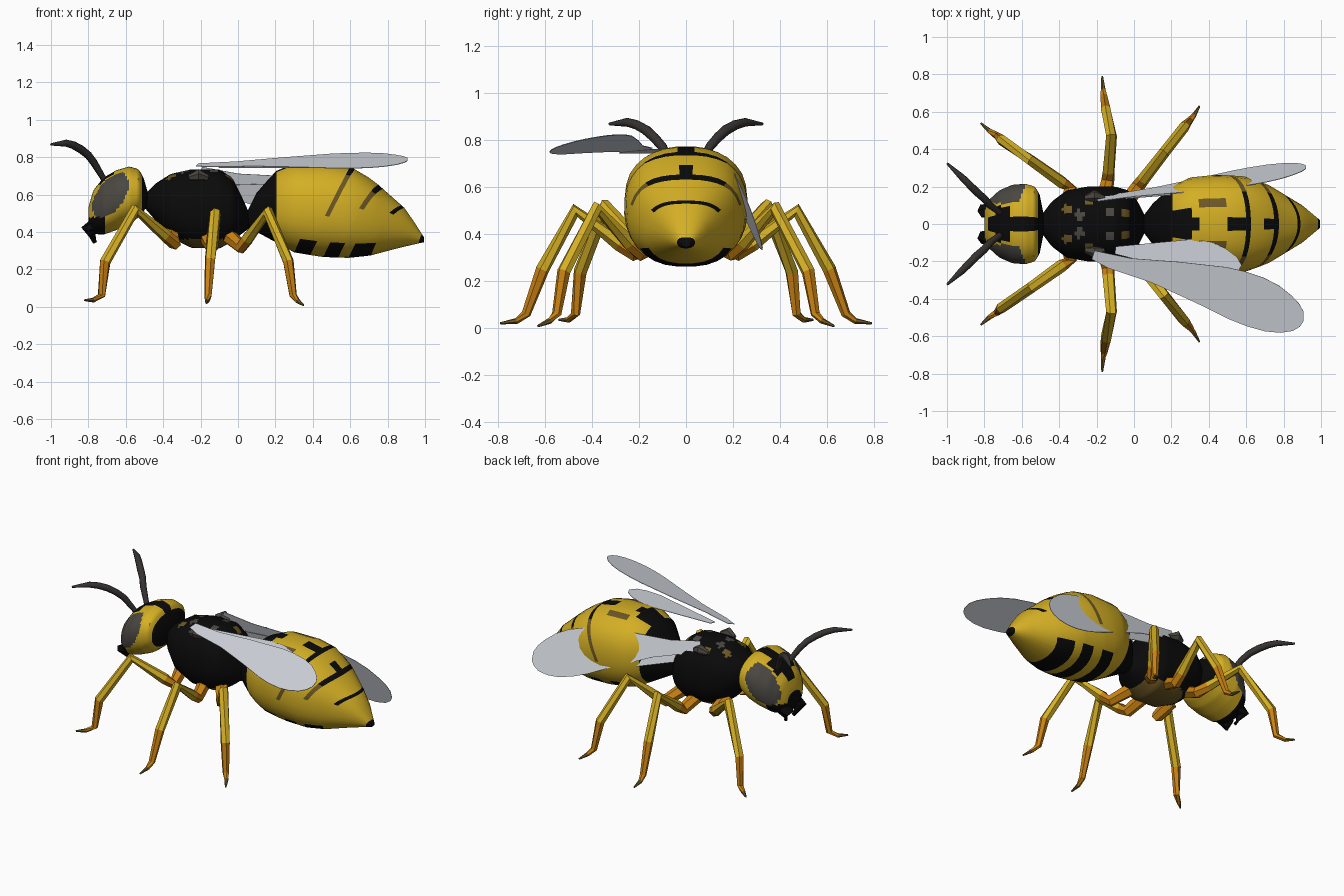
import bpy, bmesh, math
from mathutils import Vector

if "Cube" in bpy.data.objects:
    bpy.data.objects.remove(bpy.data.objects["Cube"])


def material(name, rgb):
    m = bpy.data.materials.new(name)
    m.diffuse_color = (*rgb, 1)
    m.use_nodes = True
    m.node_tree.nodes["Principled BSDF"].inputs["Base Color"].default_value = m.diffuse_color
    return m


YELLOW = material("yellow", (.66, .43, .018))
ORANGE = material("orange", (.58, .22, .006))
BLACK = material("black", (.003, .003, .003))
EYE = material("eye grey", (.07, .064, .055))
FEELER = material("feeler grey", (.036, .032, .03))
BROWN = material("brown", (.15, .095, .018))
WING = material("wing grey", (.67, .70, .75))


def finish(name, bm, mats):
    bmesh.ops.recalc_face_normals(bm, faces=bm.faces)
    me = bpy.data.meshes.new(name)
    bm.to_mesh(me)
    bm.free()
    for m in mats:
        me.materials.append(m)
    ob = bpy.data.objects.new(name, me)
    bpy.context.collection.objects.link(ob)
    return ob


def smooth(ob, degrees):
    bpy.ops.object.select_all(action='DESELECT')
    ob.select_set(True)
    bpy.context.view_layer.objects.active = ob
    bpy.ops.object.shade_smooth_by_angle(angle=math.radians(degrees))


def skin(bm, rings):
    """Quads between successive rings, caps at both ends; returns (face, section) pairs."""
    out = []
    n = len(rings[0])
    for i in range(len(rings) - 1):
        a, b = rings[i], rings[i + 1]
        for j in range(n):
            k = (j + 1) % n
            out.append((bm.faces.new((a[j], a[k], b[k], b[j])), i))
    out.append((bm.faces.new(rings[0]), 0))
    out.append((bm.faces.new(rings[-1]), len(rings) - 2))
    return out


def lookup(table, x):
    """Linear interpolation of (x, top, bottom, half width) rows."""
    x = min(max(x, table[0][0]), table[-1][0])
    for a, b in zip(table, table[1:]):
        if x <= b[0]:
            t = (x - a[0]) / (b[0] - a[0])
            return [p + (q - p) * t for p, q in zip(a[1:], b[1:])]


def body(name, table, stations, mats, rule, sides=24, power=.88):
    """Loft along x; each station is (x, lean) so that rings can slope."""
    bm = bmesh.new()
    rings = []
    for xr, lean in stations:
        ring = []
        for j in range(sides):
            a = 2 * math.pi * (j + .5) / sides
            c = math.copysign(abs(math.cos(a)) ** power, math.cos(a))
            s = math.copysign(abs(math.sin(a)) ** power, math.sin(a))
            x = xr + lean * s
            top, bot, w = lookup(table, x)
            ring.append(bm.verts.new((x, w * c, (top + bot) / 2 + (top - bot) / 2 * s)))
        rings.append(ring)
    for f, i in skin(bm, rings):
        f.material_index = rule(f.calc_center_median(), i)
    smooth(finish(name, bm, mats), 35)


def limb(name, pts, radii, mats, sections, sides=6):
    """Tapered tube through points with one material index per section."""
    bm = bmesh.new()
    pts = [Vector(p) for p in pts]
    rings = []
    for i, p in enumerate(pts):
        d = (pts[min(i + 1, len(pts) - 1)] - pts[max(i - 1, 0)]).normalized()
        u = d.cross(Vector((.3, .2, 1))).normalized()
        v = d.cross(u)
        rings.append([bm.verts.new(p + radii[i] * (u * math.cos(t) + v * math.sin(t)))
                      for t in (2 * math.pi * j / sides for j in range(sides))])
    for f, i in skin(bm, rings):
        f.material_index = sections[i]
    return finish(name, bm, mats)


def wing(name, outline, origin, axis, width):
    bm = bmesh.new()
    o, a, w = Vector(origin), Vector(axis).normalized(), Vector(width).normalized()
    bm.faces.new([bm.verts.new(o + a * l + w * b) for l, b in outline])
    ob = finish(name, bm, [WING])
    mod = ob.modifiers.new("thickness", 'SOLIDIFY')
    mod.thickness = .003
    mod.offset = 0


def spread(a, b, n):
    return [(a + (b - a) * i / n, 0) for i in range(n + 1)]


# Head: slanted eyes at the sides, black crown, mouth and neck
def head_rule(c, i):
    u, v = c.x + .685, c.z - .60
    along, across = u * .55 + v * .83, u * .83 - v * .55
    if (along / .135) ** 2 + (across / .08) ** 2 < 1 and abs(c.y) > .11:
        return 2
    if c.x > -.51 or (c.x < -.71 and c.z < .48):
        return 1
    if c.z > .6 and abs(c.y) < (.095 if -.74 < c.x < -.66 else .04):
        return 1
    return 0


head = [(-.80, .53, .42, .07), (-.775, .62, .39, .13), (-.72, .69, .385, .18),
        (-.65, .73, .41, .21), (-.58, .75, .44, .215), (-.53, .735, .48, .20),
        (-.505, .69, .51, .16), (-.485, .62, .54, .06)]
body("head", head, spread(-.80, -.485, 32), [YELLOW, BLACK, EYE], head_rule, 64)


# Thorax: black, brown belly, mirrored pale spots on the back
SPOTS = [(-.36, .08), (-.29, .05), (-.24, .12), (-.13, .07), (-.05, .06)]


def thorax_rule(c, i):
    if c.z < .36 and c.x > -.36:
        return 1
    if c.z > .6:
        for n, (x, y) in enumerate(SPOTS):
            if math.hypot(c.x - x, abs(c.y) - y) < .024:
                return 1 + n % 2
    return 0


thorax = [(-.50, .60, .53, .04), (-.44, .66, .46, .12), (-.36, .71, .37, .18),
          (-.25, .735, .315, .20), (-.10, .735, .31, .20), (-.03, .69, .35, .18),
          (.02, .59, .39, .12), (.06, .50, .42, .04)]
body("thorax", thorax, spread(-.50, .06, 40), [BLACK, BROWN, EYE], thorax_rule, 56)

# Abdomen: sloping rings, thin black bands on the back that widen underneath
abdomen = [(.04, .49, .43, .03), (.10, .61, .40, .11), (.20, .725, .345, .20),
           (.30, .77, .29, .25), (.45, .78, .265, .265), (.60, .75, .26, .255),
           (.72, .68, .275, .21), (.90, .52, .325, .10), (.995, .37, .345, .02)]
stations = [(.04, 0), (.10, 0), (.16, 0), (.205, 0), (.27, .04), (.30, .05), (.40, .10),
            (.48, .12), (.505, .12), (.575, .12), (.63, .12), (.655, .12), (.71, .12),
            (.775, .10), (.80, .09), (.90, .04), (.975, .01), (.995, 0)]


def abdomen_rule(c, i):
    y = abs(c.y)
    if i < 3 or i == 16:
        return 1
    if i in (3, 4):
        return 1 if c.z > .7 and y < .06 else 0
    if i == 5:
        return 2 if c.z > .7 and .08 < y < .13 else 0
    if c.z < .345 and i in (6, 7, 9, 10, 12, 13):
        return 1
    if i in (7, 10, 13):
        if c.z < .5:
            return 0
        return 2 if y > .16 else 1
    return 1 if c.z > .6 and i in (6, 9) and y < .035 else 0


body("abdomen", abdomen, stations, [YELLOW, BLACK, BROWN], abdomen_rule, 32, .85)

# Mirrored limbs: legs, feelers, jaws and wing joints
LEGS = {
    "front": [(-.36, .08, .40), (-.34, .19, .34), (-.55, .34, .52), (-.71, .45, .24),
              (-.73, .47, .06), (-.775, .50, .035), (-.82, .54, .035)],
    "middle": [(-.17, .10, .38), (-.14, .23, .32), (-.12, .47, .50), (-.15, .61, .25),
               (-.16, .68, .06), (-.165, .72, .03), (-.17, .79, .02)],
    "hind": [(-.05, .10, .38), (.02, .20, .32), (.16, .38, .51), (.27, .52, .24),
             (.295, .55, .06), (.32, .58, .03), (.35, .63, .008)],
}
for s, side in ((1, "left"), (-1, "right")):
    def flip(pts):
        return [(x, y * s, z) for x, y, z in pts]

    for key, pts in LEGS.items():
        thigh = tuple(Vector(pts[1]).lerp(Vector(pts[2]), .22))
        limb(f"{key}_{side}_leg", flip(pts[:2] + [thigh] + pts[2:]),
             [.042, .036, .034, .03, .029, .02, .013, .005],
             [YELLOW, ORANGE, BROWN], [1, 1, 0, 0, 1, 1, 2])
        x, y, z = pts[3]
        limb(f"{key}_{side}_spur", flip([(x, y, z + .02), (x - .01, y + .012, z - .07)]),
             [.014, .003], [ORANGE], [0], 4)
    feeler = limb(f"{side}_feeler",
                  flip([(-.71, .055, .67), (-.77, .10, .77), (-.80, .135, .81),
                        (-.84, .17, .842), (-.88, .21, .864), (-.92, .25, .875),
                        (-1, .325, .868)]),
                  [.015, .02, .021, .022, .021, .019, .006], [FEELER], [0] * 6, 8)
    smooth(feeler, 50)
    limb(f"{side}_jaw", flip([(-.72, .07, .46), (-.80, .07, .41), (-.765, .04, .345)]),
         [.05, .04, .012], [BLACK], [0, 0])
    limb(f"{side}_wing_joint", flip([(-.26, .14, .69), (-.21, .15, .705), (-.16, .14, .69)]),
         [.015, .033, .015], [EYE], [0, 0])

# Wings: right pair spread flat, left pair folded down along the body
FORE = [(0, .02), (.1, .04), (.34, .045), (.6, .08), (.8, .113), (.9, .121), (1, .118),
        (1.08, .1), (1.14, .07), (1.17, .035), (1.18, 0), (1.165, -.05), (1.13, -.085),
        (1.08, -.115), (1, -.148), (.91, -.165), (.8, -.168), (.7, -.16), (.45, -.11),
        (.2, -.05), (0, -.03)]
HIND = [(0, .02), (.3, .05), (.5, .07), (.6, .058), (.66, .03), (.68, -.02), (.65, -.06),
        (.58, -.098), (.5, -.118), (.4, -.12), (.2, -.07), (0, -.02)]
wing("right_fore_wing", FORE, (-.22, -.17, .757), (.955, -.296, .02), (-.296, -.955, -.3))
wing("right_hind_wing", HIND, (-.10, -.14, .745), (.989, -.148, .01), (-.148, -.98, -.1))
wing("left_fore_wing", FORE, (-.20, .13, .72), (1.11, .18, -.32), (-.27, .28, -.92))
wing("left_hind_wing", HIND, (-.13, .135, .63), (.95, .15, -.2), (-.2, .28, -.92))
